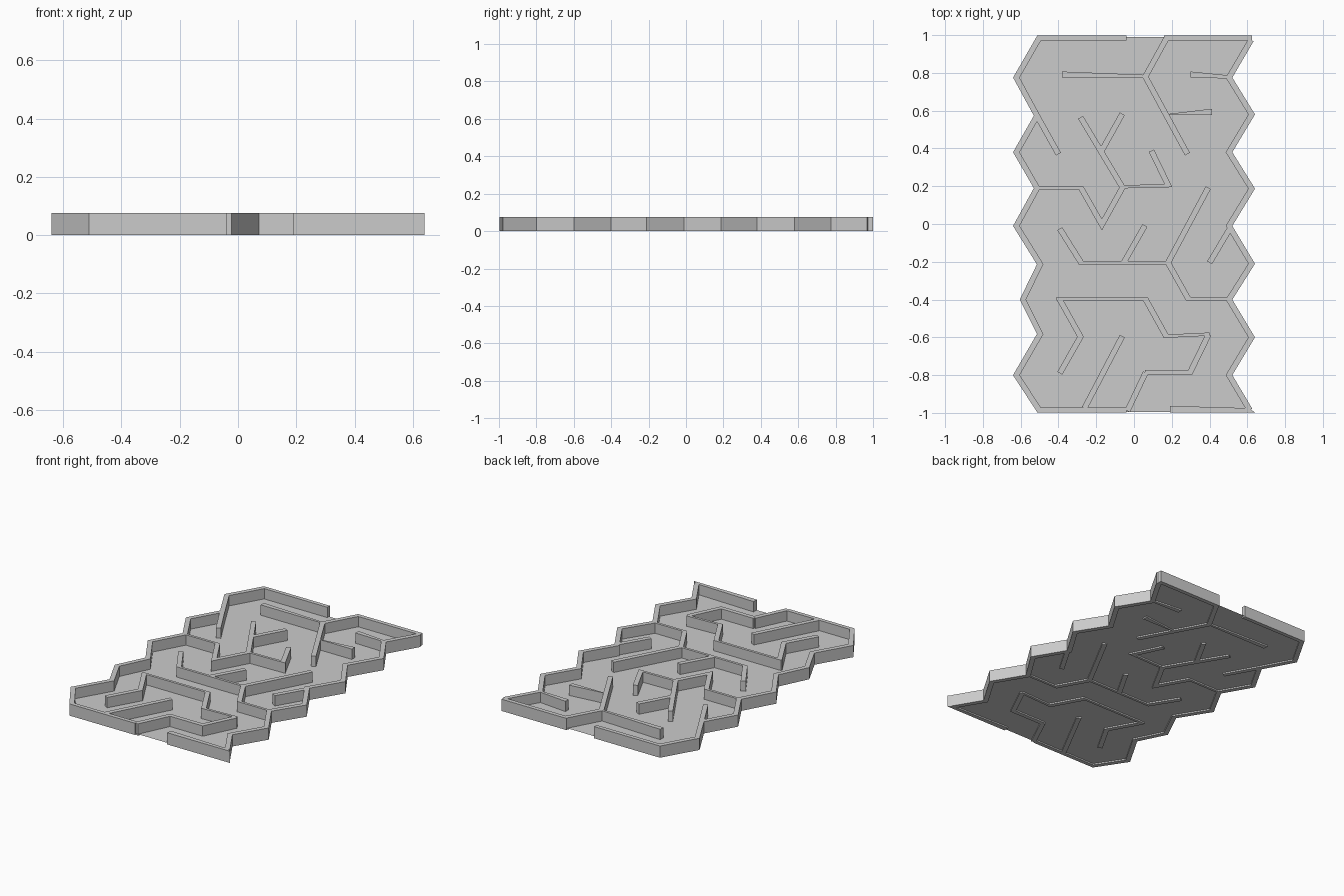
import bpy, bmesh
from mathutils import Vector
from mathutils.geometry import intersect_line_line

if "Cube" in bpy.data.objects:
    bpy.data.objects.remove(bpy.data.objects["Cube"])

TOP, FLOOR_Z = 0.076, 0.009


def make_object(name, bm):
    bmesh.ops.recalc_face_normals(bm, faces=bm.faces)
    mesh = bpy.data.meshes.new(name)
    bm.to_mesh(mesh)
    bm.free()
    bpy.context.collection.objects.link(bpy.data.objects.new(name, mesh))


def prism(name, outline):
    bm = bmesh.new()
    face = bm.faces.new([bm.verts.new((p[0], p[1], 0)) for p in outline])
    ext = bmesh.ops.extrude_face_region(bm, geom=[face])
    verts = [v for v in ext["geom"] if isinstance(v, bmesh.types.BMVert)]
    bmesh.ops.translate(bm, verts=verts, vec=(0, 0, TOP))
    if face.is_valid and len([f for f in bm.faces if all(v.co.z < 1e-6 for v in f.verts)]) == 0:
        bm.faces.new(face.verts)
    make_object(name, bm)


def wall(name, points, flat=0.017, slant=0.03):
    """Mitred wall along a centre line; level runs are thinner than slanted ones."""
    pts = [Vector((x, y, 0)) for x, y in points]
    sides = []
    for sign in (1, -1):
        segs = []
        for a, b in zip(pts, pts[1:]):
            d = (b - a).normalized()
            w = flat if abs(d.y) < 0.2 else slant
            n = Vector((-d.y, d.x, 0)) * w / 2 * sign
            segs.append((a + n, b + n))
        line = [segs[0][0]]
        for s, t in zip(segs, segs[1:]):
            hit = intersect_line_line(*s, *t)
            line.append(hit[0] if hit else s[1])
        line.append(segs[-1][1])
        sides.append(line)
    prism(name, sides[0] + sides[1][::-1])


# Zigzag side edges, top to bottom
left = [(-.502, .985), (-.623, .775), (-.513, .573), (-.623, .38), (-.513, .19),
        (-.623, -.01), (-.497, -.213), (-.588, -.4), (-.497, -.583),
        (-.623, -.8), (-.502, -.985)]
right = [(.62, .975), (.503, .775), (.623, .58), (.503, .38), (.623, .187), (.503, -.01),
         (.623, -.21), (.503, -.4), (.623, -.6), (.503, -.8), (.613, -.985)]

# Thin floor sheet, slightly above the wall bottoms
bm = bmesh.new()
edge = left + [(-.5, -.995), (.61, -.995)] + right[::-1] + [(.61, .99), (-.5, .99)]
bm.faces.new([bm.verts.new((x, y, FLOOR_Z)) for x, y in edge])
make_object("floor", bm)

# Outer walls with an entrance and an exit gap
wall("left_outer_wall", [(-.04, .985)] + left + [(-.04, -.985)], flat=.026)
wall("right_outer_wall", right)
wall("back_right_wall", [(.16, .985), (.625, .985)], flat=.027)
prism("front_right_wall", [(.19, -.997), (.64, -.997), (.61, -.975), (.19, -.963)])

# Inner maze walls
inner = [
    [(.173, .985), (.06, .78), (.283, .37)],
    [(-.52, .585), (-.4, .37)],
    [(-.283, .565), (-.063, .197), (.182, .203), (.092, .388)],
    [(-.062, .583), (-.17, .39)],
    [(-.52, .19), (-.28, .19), (-.17, -.003), (-.06, .195)],
    [(.393, .192), (.18, -.205)],
    [(-.393, -.025), (-.28, -.205), (.18, -.205), (.287, -.396), (.51, -.396)],
    [(.058, -.008), (-.055, -.205)],
    [(.51, -.02), (.4, -.205)],
    [(-.41, -.396), (.06, -.396), (.17, -.594), (.4, -.583)],
    [(-.393, -.4), (-.283, -.597), (-.393, -.79)],
    [(-.062, -.594), (-.262, -.975)],
    [(-.035, -.99), (.062, -.786)],
]
for i, path in enumerate(inner):
    wall(f"maze_wall_{i + 1}", path)
wall("front_bend_wall", [(.395, -.585), (.297, -.786), (.058, -.786)], flat=.028)

# Tapered inner walls
prism("tapered_wall_back", [(-.38, .775), (.06, .775), (.05, .79), (-.38, .807)])
prism("tapered_wall_right", [(.3, .775), (.51, .77), (.51, .786), (.3, .807)])
prism("tapered_wall_wedge", [(.185, .578), (.412, .578), (.412, .61), (.185, .583)])
